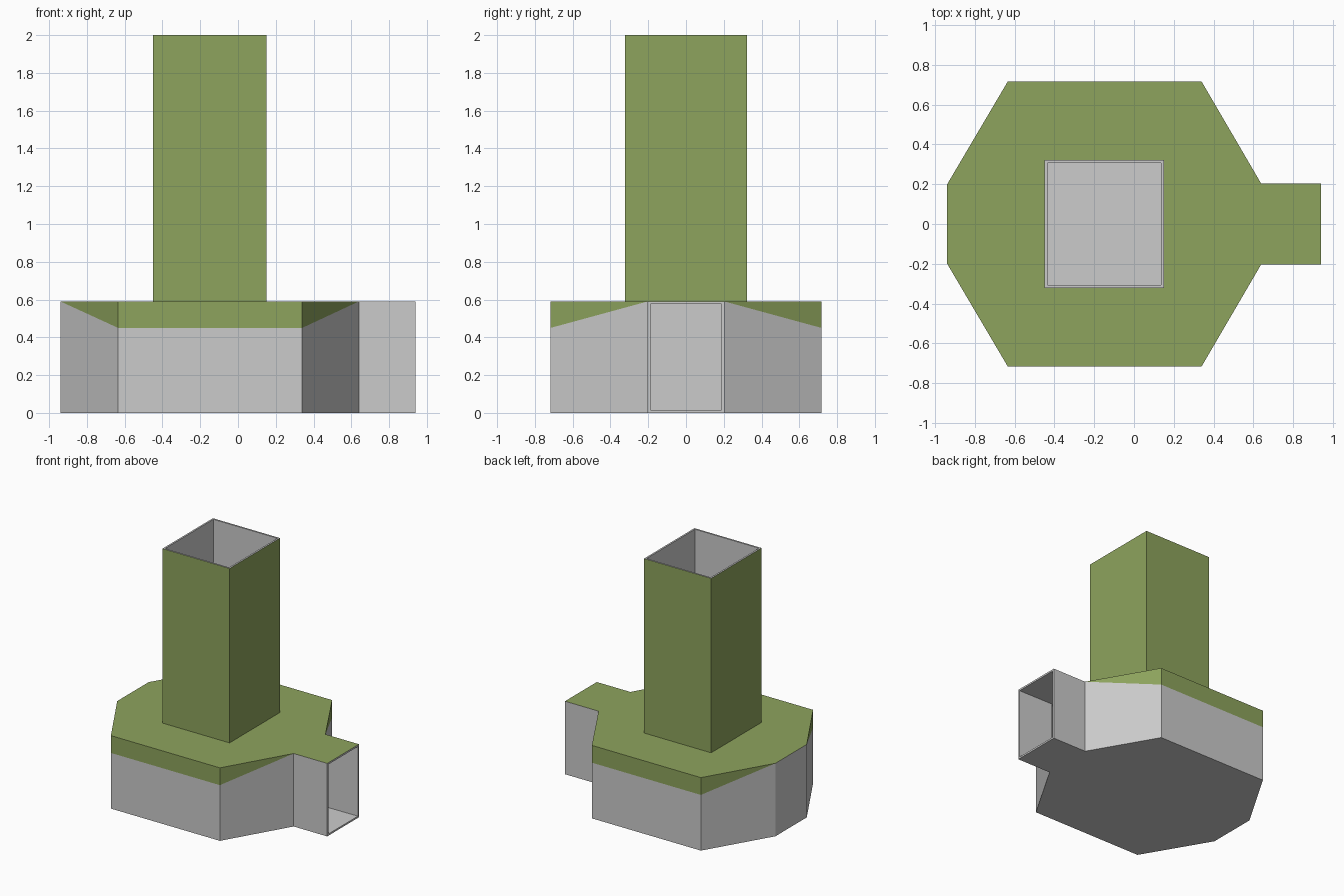
import bpy, bmesh

if "Cube" in bpy.data.objects:
    bpy.data.objects.remove(bpy.data.objects["Cube"])

H, MID, TOP = 0.59, 0.45, 2.0     # roof height, green trim height, stack height

green = bpy.data.materials.new("green_paint")
green.diffuse_color = (0.27, 0.37, 0.11, 1)
green.use_nodes = True
green.node_tree.nodes["Principled BSDF"].inputs["Base Color"].default_value = green.diffuse_color

# Plan points of one half (y >= 0) of the housing and side outlet
plan = {"A": (-.94, 0), "B": (-.94, .2), "C": (-.635, .717), "D": (.34, .717),
        "E": (.64, .203), "F": (.94, .203), "G": (.94, 0), "H": (.64, 0),
        # stack corners
        "p": (-.45, 0), "q": (-.45, .322), "r": (.15, .322), "s": (.15, 0)}
level = {"0": 0, "m": MID, "1": H, "2": TOP}

grey_faces = ["A0 B0 C0 D0 E0 H0", "E0 F0 G0 H0",                 # floor
              "A0 B0 B1 A1", "B0 C0 Cm B1", "C0 D0 Dm Cm",        # walls
              "D0 E0 E1 Dm", "E0 F0 F1 E1"]
green_faces = ["B1 Cm C1", "Cm Dm D1 C1", "Dm E1 D1",             # wall trim
               "A1 B1 C1 q1 p1", "C1 D1 r1 q1", "D1 E1 r1",       # roof
               "E1 H1 s1 r1", "E1 F1 G1 H1",
               "p1 q1 q2 p2", "q1 r1 r2 q2", "r1 s1 s2 r2"]       # stack

bm = bmesh.new()


def add_half(sign):
    verts = {}

    def vert(key):
        if key not in verts:
            x, y = plan[key[0]]
            verts[key] = bm.verts.new((x, sign * y, level[key[1]]))
        return verts[key]

    for slot, faces in enumerate((grey_faces, green_faces)):
        for names in faces:
            f = bm.faces.new([vert(k) for k in names.split()])
            f.material_index = slot


# Both mirrored halves, welded along the middle
for sign in (1, -1):
    add_half(sign)
bmesh.ops.remove_doubles(bm, verts=bm.verts, dist=1e-4)
bmesh.ops.recalc_face_normals(bm, faces=bm.faces)
bm.normal_update()
if min(bm.faces, key=lambda f: f.calc_center_median().z).normal.z > 0:
    bmesh.ops.reverse_faces(bm, faces=bm.faces)

# Dissolve the middle seam where faces are coplanar across it
seam = [e for e in bm.edges if len(e.link_faces) == 2
        and all(abs(v.co.y) < 1e-4 for v in e.verts)
        and e.calc_length() > 1]
seam = [e for e in seam if e.verts[0].co.z != e.verts[1].co.z]
bmesh.ops.dissolve_edges(bm, edges=seam, use_verts=True)

mesh = bpy.data.meshes.new("vent_housing_and_stack")
bm.to_mesh(mesh)
bm.free()
mesh.materials.append(None)
mesh.materials.append(green)
shell = bpy.data.objects.new("vent_housing_and_stack", mesh)
bpy.context.collection.objects.link(shell)

# Thin sheet wall, grey on the inside and at the open rims
solid = shell.modifiers.new("sheet_thickness", "SOLIDIFY")
solid.thickness = 0.014
solid.offset = -1
solid.use_even_offset = True
solid.use_quality_normals = True
solid.material_offset = -1
solid.material_offset_rim = -1
